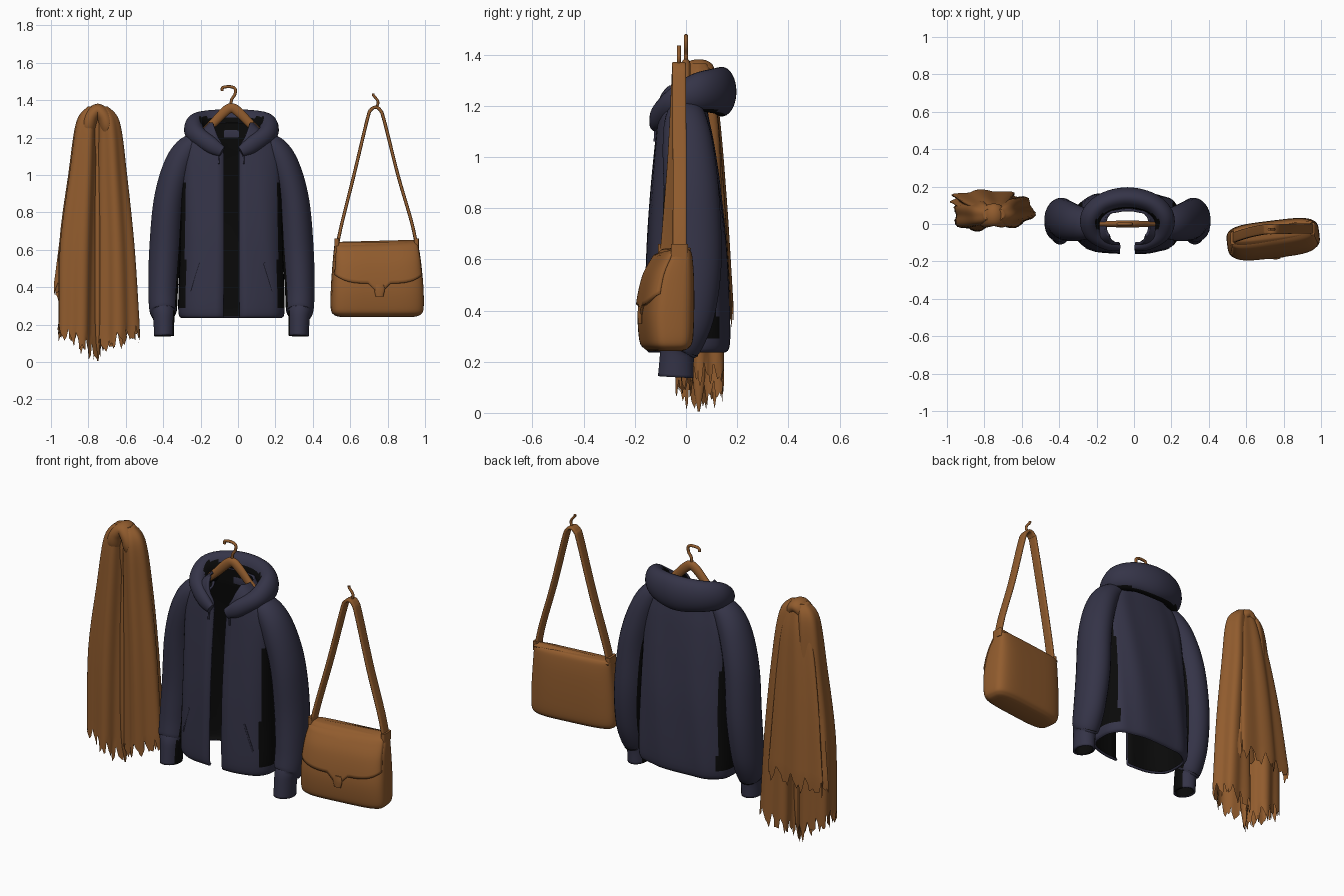
import bpy, bmesh, math, random
from mathutils import Vector as V

if "Cube" in bpy.data.objects:
    bpy.data.objects.remove(bpy.data.objects["Cube"])

random.seed(4)
TAU = math.tau


def mat(name, c):
    m = bpy.data.materials.new(name)
    m.diffuse_color = (*c, 1)
    m.use_nodes = True
    m.node_tree.nodes["Principled BSDF"].inputs["Base Color"].default_value = m.diffuse_color
    return m


BROWN = mat("tan brown", (0.285, 0.107, 0.027))
NAVY = mat("dark navy", (0.035, 0.034, 0.064))
BLACK = mat("black lining", (0.003, 0.003, 0.003))


def smooth(keys, n=6):
    """Catmull-Rom samples through a list of tuples."""
    out, last = [], len(keys) - 1
    for i in range(last):
        a, b, c, d = (keys[max(0, min(last, i + k))] for k in (-1, 0, 1, 2))
        for s in range(n):
            t = s / n
            out.append(tuple(0.5 * (2 * q + (r - p) * t + (2 * p - 5 * q + 4 * r - w) * t * t
                             + (3 * q - p - 3 * r + w) * t ** 3) for p, q, r, w in zip(a, b, c, d)))
    return out + [tuple(keys[-1])]


def at(keys, z):
    """Linear lookup of a row by its first value."""
    for a, b in zip(keys, keys[1:]):
        if z <= b[0]:
            t = max(0, (z - a[0]) / (b[0] - a[0]))
            return [p + (q - p) * t for p, q in zip(a, b)]
    return list(keys[-1])


def loft(name, rings, mats, closed=True, caps="", thick=0, rule=None):
    bm = bmesh.new()
    rows = [[bm.verts.new(p) for p in r] for r in rings]
    n = len(rows[0])
    for a, b in zip(rows, rows[1:]):
        for j in range(n if closed else n - 1):
            k = (j + 1) % n
            bm.faces.new((a[j], a[k], b[k], b[j]))
    if "s" in caps:
        bm.faces.new(rows[0][::-1])
    if "e" in caps:
        bm.faces.new(rows[-1])
    bm.normal_update()
    for f in bm.faces:
        f.smooth = True
        if rule and rule(f.calc_center_median(), f.normal):
            f.material_index = 1
    me = bpy.data.meshes.new(name)
    bm.to_mesh(me)
    bm.free()
    ob = bpy.data.objects.new(name, me)
    bpy.context.collection.objects.link(ob)
    for m in mats:
        me.materials.append(m)
    if thick:
        s = ob.modifiers.new("thickness", "SOLIDIFY")
        s.thickness, s.offset, s.material_offset = thick, -1, len(mats) - 1
    bpy.context.view_layer.objects.active = ob
    ob.select_set(True)
    bpy.ops.object.shade_smooth_by_angle(angle=math.radians(50))
    ob.select_set(False)
    return ob


def sweep(name, keys, mats, up=V((0, 1, 0)), seg=20, n=6, caps="se", square=1.0, **kw):
    """Tube along x, y, z with radii along 'up' and across it."""
    pts = smooth(keys, n)
    rings = []
    for i, (x, y, z, ra, rb) in enumerate(pts):
        t = (V(pts[min(i + 1, len(pts) - 1)][:3]) - V(pts[max(i - 1, 0)][:3])).normalized()
        b = (up - t * up.dot(t)).normalized()
        c = t.cross(b)
        ring = []
        for j in range(seg):
            u, w = math.cos(TAU * (j + .5) / seg), math.sin(TAU * (j + .5) / seg)
            u, w = (math.copysign(abs(q) ** square, q) for q in (u, w))
            ring.append(V((x, y, z)) + b * u * ra + c * w * rb)
        rings.append(ring)
    return loft(name, rings, mats, caps=caps, **kw)


# ---------- hooded jacket ----------
HX = -0.035
# z, half width, front y, back y, half gap
BODY = smooth([(.235, .27, -.145, .15, .042), (.29, .285, -.16, .17, .042), (.6, .275, -.155, .163, .04),
               (.85, .27, -.14, .138, .04), (1.05, .265, -.122, .108, .04), (1.15, .245, -.112, .088, .045),
               (1.2, .205, -.11, .08, .07), (1.25, .15, -.10, .08, .09), (1.28, .12, -.085, .08, .1)])
rings = []
for z, hw, yf, yb, gap in BODY:
    g = math.acos(min(1, (gap / hw) ** 1.5))
    ring = []
    for j in range(57):
        a = -g + (math.pi + 2 * g) * j / 56
        c, s = math.cos(a), math.sin(a)
        f = 1 + .025 * math.sin(9 * a + 5 * z) * (1 if s > 0 else .4)
        ring.append(V((HX + hw * math.copysign(abs(c) ** .667, c),
                       (yf + yb) / 2 + f * (yb - yf) / 2 * math.copysign(abs(s) ** .667, s), z)))
    rings.append(ring)
loft("jacket_body", rings, [NAVY, BLACK], closed=False, thick=.014,
     rule=lambda c, n: abs(c.x - HX) > .245 and abs(n.x) > .5 and .28 < c.z < .95)

SLEEVE = [(.16, 0, 1.2, .06, .04), (.235, .0, 1.135, .085, .07), (.29, .008, 1.03, .1, .08),
          (.335, .022, .85, .108, .083), (.355, .032, .6, .108, .085), (.365, .015, .4, .1, .08),
          (.365, -.015, .28, .084, .074), (.362, -.033, .24, .068, .058), (.36, -.04, .14, .07, .054)]
for side, sx in (("right", 1), ("left", -1)):
    sweep(side + "_sleeve", [(HX + sx * x, *r) for x, *r in SLEEVE], [NAVY, BLACK], seg=28, caps="",
          thick=.012, rule=lambda c, n: n.x * sx < -.9 and c.z < .95)
    # slanted pocket welt on the front panel
    welt = []
    for d, z in ((.22, .38), (.2, .45), (.175, .53)):
        _, hw, yf, yb, _ = at(BODY, z)
        welt.append((HX + sx * d, (yf + yb) / 2 - (yb - yf) / 2 * (1 - (d / hw) ** 3) ** .333, z, .003, .005))
    sweep(side + "_pocket_welt", welt, [NAVY], seg=8)
    sweep(side + "_drawstring", [(HX + sx * .06, -.118, 1.15, .005, .005), (HX + sx * .065, -.12, 1.1, .005, .005),
                                 (HX + sx * .066, -.122, 1.06, .005, .005)], [NAVY], seg=8)

# hood: a thick collar lying around the neck, hanging fat at the back
HALF = [(.05, -.125, 1.125, .028, .018), (.11, -.105, 1.16, .045, .034), (.185, -.045, 1.215, .052, .048),
        (.195, .04, 1.25, .075, .055), (.125, .112, 1.258, .088, .055)]
hood = HALF + [(0, .14, 1.255, .097, .057)] + [(-x, *r) for x, *r in HALF[::-1]]


def hood_dark(c, n):
    inner = n.dot(V((HX - c.x, .03 - c.y, 0)).normalized()) > .5 and c.z < 1.31 and c.y > -.03
    return inner or (n.z < -.8 and c.y > .06)


sweep("hood", [(HX + x, *r) for x, *r in hood], [NAVY, BLACK], up=V((0, 0, 1)), seg=28, rule=hood_dark)
sweep("neck_label", [(HX - .04, .07, 1.22, .02, .004), (HX + .04, .07, 1.22, .02, .004)], [NAVY],
      up=V((0, 0, 1)), seg=8, square=.3)

# ---------- hanger ----------
sweep("hanger_arms", [(HX - .24, 0, 1.15, .014, .014), (HX - .12, 0, 1.255, .016, .022),
                      (HX - .04, 0, 1.335, .018, .026), (HX, 0, 1.358, .018, .026), (HX + .04, 0, 1.335, .018, .026),
                      (HX + .12, 0, 1.255, .016, .022), (HX + .24, 0, 1.15, .014, .014)], [BROWN])
HOOK = [(0, 1.36), (0, 1.40), (.018, 1.43), (.02, 1.46), (-.005, 1.472), (-.045, 1.468), (-.05, 1.45)]
sweep("hanger_hook", [(HX + x, 0, z, .008, .008) for x, z in HOOK], [BROWN], seg=10)


# ---------- scarf ----------
def drape(name, keys, waves, phase, tilt, fringe):
    pts, rings, n = smooth(keys, 7), [], 72
    for i, (z, cx, cy, rx, ry) in enumerate(pts):
        t = i / (len(pts) - 1)
        ring = []
        for j in range(n):
            a = -TAU * j / n
            f = 1 + (.03 + .09 * t) * math.sin(waves * a + phase + t)
            dz = tilt * math.cos(a) * t ** 3
            ring.append(V((cx + rx * f * math.cos(a), cy + ry * f * math.sin(a), z + dz)))
        rings.append(ring)
    # ragged fringe: points hang down by random lengths
    rings.append([p - V((random.uniform(-.006, .006), 0, (0, .7, 1, .7, .8, .4)[j % 6] * random.uniform(.6, 1) * fringe))
                  for j, p in enumerate(rings[-1])])
    loft(name, rings, [BROWN], caps="s")


drape("scarf_left_end", [(1.365, -.775, .05, .03, .03), (1.28, -.81, .05, .056, .06), (1.0, -.832, .05, .076, .075),
                         (.6, -.858, .05, .1, .085), (.16, -.862, .05, .1, .085)], 5, .5, -.06, .11)
drape("scarf_right_end", [(1.365, -.725, .05, .03, .03), (1.28, -.69, .05, .056, .06), (1.0, -.672, .06, .074, .075),
                          (.6, -.652, .065, .092, .08), (.16, -.642, .07, .107, .08)], 5, 2, .04, .1)
drape("scarf_back_layer", [(1.36, -.75, .06, .05, .03), (1.2, -.755, .075, .105, .05), (.85, -.775, .105, .15, .05),
                           (.44, -.79, .135, .185, .045)], 7, 1, .02, .1)
sweep("scarf_fold", [(-.80, .05, 1.2, .03, .03), (-.80, .035, 1.26, .05, .04), (-.785, .04, 1.31, .058, .04),
                     (-.75, .05, 1.345, .06, .037), (-.715, .04, 1.31, .058, .04), (-.70, .035, 1.26, .05, .04),
                     (-.70, .05, 1.2, .03, .03)], [BROWN])
sweep("scarf_center_fold", [(-.75, .06, 1.15, .03, .02), (-.75, .05, .7, .035, .022), (-.75, .05, .2, .03, .02),
                            (-.75, .05, .005, .004, .004)], [BROWN])

# ---------- shoulder bag ----------
BX, BY, ANG = .744, -.078, math.radians(7)


def place(x, y, z):
    return V((BX + x * math.cos(ANG) - y * math.sin(ANG), BY + x * math.sin(ANG) + y * math.cos(ANG), z))


# z, half width, half depth, centre y
BAG = smooth([(.242, .2, .05, 0), (.252, .23, .072, 0), (.285, .247, .09, 0), (.4, .246, .096, 0),
              (.53, .236, .083, .012), (.61, .227, .058, .03), (.636, .222, .042, .037), (.642, .21, .03, .039)])
rings = []
for z, hw, hd, cy in BAG:
    ring = []
    for j in range(56):
        c, s = math.cos(TAU * j / 56), math.sin(TAU * j / 56)
        ring.append(place(hw * math.copysign(abs(c) ** .5, c), cy + hd * math.copysign(abs(s) ** .5, s), z))
    rings.append(ring)
loft("bag_body", rings, [BROWN], caps="se")

# flap with a pointed tab, wrapping over the top edge
rings = []
US = [i / 24 * .98 for i in range(-24, 25)]
for k in range(15):
    ring = []
    for u in US:
        low = .42 + .05 * abs(u) ** 4 - .06 * max(0, 1 - abs(u) / .24)
        z = low + (.634 - low) * min(k / 12, 1)
        _, hw, hd, cy = at(BAG, z)
        y = cy - hd * (1 - abs(u) ** 4) ** .25 - .01
        if k > 12:
            y, z = cy + (k - 13) * .035, .654 - .01 * (k - 13)
        ring.append(place(u * hw, y, z - .012 * (1 - u) / 2 * (k > 11)))
    rings.append(ring)
loft("bag_flap", rings, [BROWN], closed=False, thick=.01)
clasp = place(0, -.102, .385)
sweep("bag_clasp", [(*(clasp + V((0, 0, -.035))), .008, .02), (*clasp, .01, .028),
                    (*(clasp + V((0, 0, .03))), .008, .022)], [BROWN])

STRAP = [(.53, -.075, .62), (.555, -.065, .74), (.62, -.045, 1.0), (.692, -.03, 1.3), (.71, -.028, 1.347),
         (.735, -.028, 1.362), (.76, -.027, 1.347), (.782, -.027, 1.29), (.855, -.025, 1.0), (.925, -.025, .76),
         (.952, -.025, .64)]
sweep("bag_strap", [(*p, .027, .009) for p in STRAP], [BROWN], seg=16, square=.4)
for name, x, y in (("left", .528, -.075), ("right", .955, -.025)):
    sweep(name + "_strap_loop", [(x, y, .61, .034, .012), (x, y, .66, .034, .012)], [BROWN], seg=16, square=.4)
sweep("bag_hook", [(x, -.028, z, .008, .007) for x, z in
                   ((.735, 1.355), (.748, 1.38), (.745, 1.4), (.725, 1.425), (.722, 1.435))], [BROWN], seg=10)
